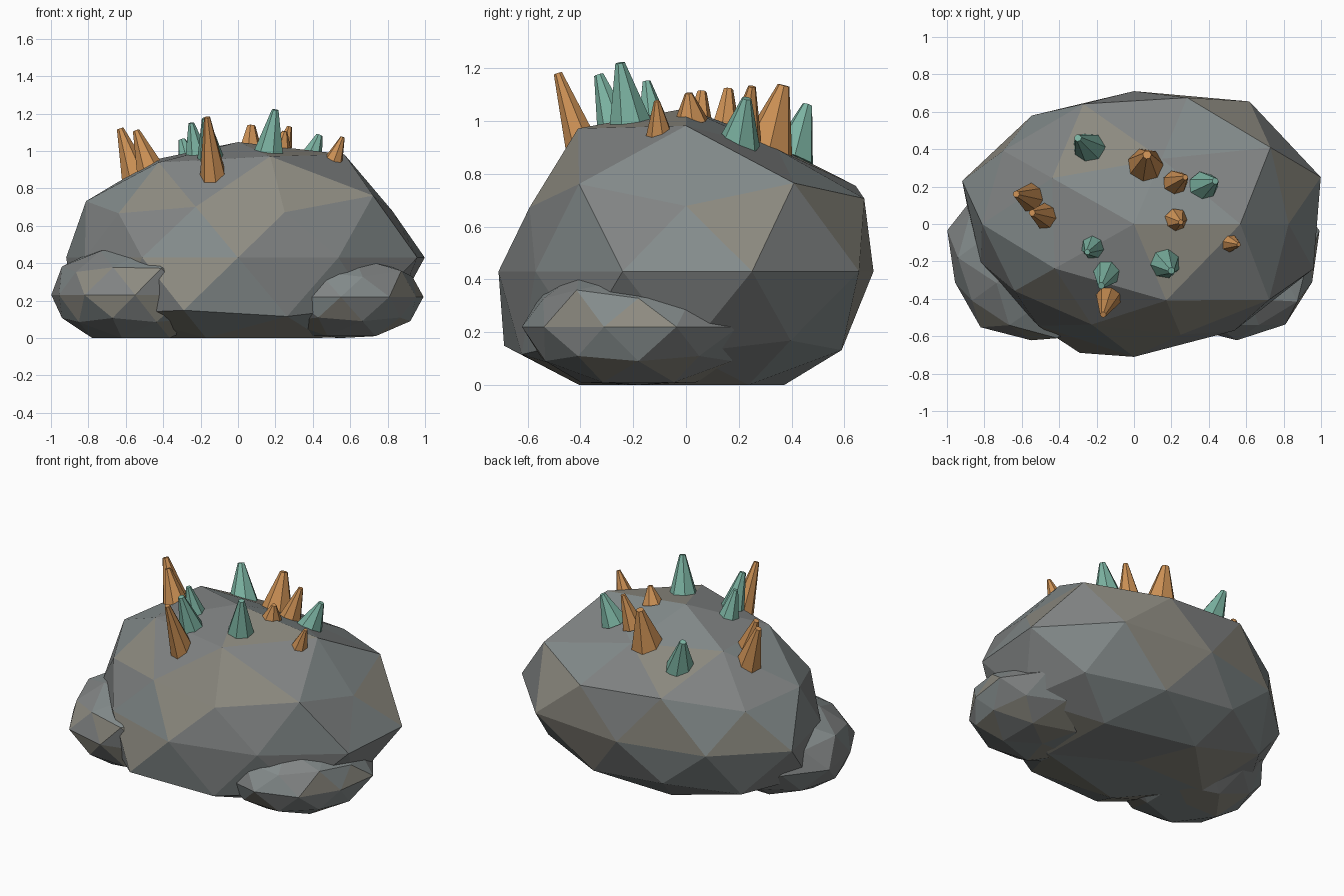
import bpy, bmesh, math, random
from mathutils import Vector

random.seed(4)


def material(name, rgb):
    m = bpy.data.materials.new(name)
    m.diffuse_color = (*rgb, 1)
    return m


STONES = [material("stone_cool", (0.23, 0.26, 0.26)),
          material("stone_mid", (0.22, 0.23, 0.23)),
          material("stone_warm", (0.27, 0.26, 0.22))]
ORANGE = material("orange_crystal", (0.60, 0.28, 0.09))
GREEN = material("green_crystal", (0.20, 0.45, 0.36))


def finish(bm, name, mats):
    me = bpy.data.meshes.new(name)
    bm.to_mesh(me)
    bm.free()
    for m in mats:
        me.materials.append(m)
    ob = bpy.data.objects.new(name, me)
    bpy.context.collection.objects.link(ob)
    return ob


def boulder(name, centre, scale, bulge):
    """Low-poly rock: each vertex pushed in or out, underside flattened on the ground."""
    bm = bmesh.new()
    bmesh.ops.create_icosphere(bm, subdivisions=2, radius=1)
    order = sorted(bm.verts, key=lambda v: (
        -round(v.co.z, 2), round(math.degrees(math.atan2(v.co.y, v.co.x))) % 360))
    for v, f in zip(order, bulge):
        v.co = Vector(c + p * s * f for c, p, s in zip(centre, v.co, scale))
        v.co.z = max(v.co.z, 0)
    for f in bm.faces:
        f.material_index = random.randrange(3)
    return finish(bm, name, STONES)


# Main body, bulges listed ring by ring from the top down
boulder("main_boulder", (0, 0, 0.43), (1.05, 0.81, 0.63), [
    0.98,
    1.03, 0.86, 0.98, 0.95, 1.01,
    1.01, 0.98, 0.91, 0.82, 1.00,
    0.88, 0.98, 0.92, 0.84, 0.86,
    1.00, 1.00, 0.877, 0.885, 0.92, 0.82, 0.83, 0.877, 0.87, 0.96,
    0.93, 0.87, 0.93, 1.00, 0.93,
    0.93, 0.90, 0.90, 0.90, 0.95,
    0.95, 0.92, 0.95, 1.00, 1.00, 1.0])

# Two smaller rocks at the front corners
boulder("left_boulder", (-0.55, -0.18, 0.23), (0.46, 0.46, 0.29), [
    1.0,
    1.0, 1.0, 1.0, 0.95, 1.0,
    1.0, 1.0, 1.0, 0.97, 1.0,
    1.0, 1.0, 0.98, 0.95, 1.1,
    1.0, 1.0, 1.0, 1.0, 1.025, 0.93, 1.0, 0.96, 1.0, 1.0] + [0.95] * 16)
boulder("right_boulder", (0.55, -0.18, 0.22), (0.46, 0.46, 0.26), [
    0.9,
    0.85, 0.9, 0.9, 0.9, 0.96,
    0.9, 1.0, 1.0, 0.97, 1.02,
    0.93, 1.0, 1.0, 1.0, 0.92,
    1.01, 1.02, 1.0, 1.0, 1.0, 1.0, 1.0, 0.96, 0.96, 0.92] + [0.95] * 16)


def crystal(name, mat, base, tip, radius):
    """Seven-sided tapered spike running from base to tip."""
    base, tip = Vector(base), Vector(tip)
    axis = tip - base
    bm = bmesh.new()
    bmesh.ops.create_cone(bm, cap_ends=True, segments=7, radius1=radius,
                          radius2=radius * 0.22, depth=axis.length)
    ob = finish(bm, name, [mat])
    ob.location = (base + tip) / 2
    ob.rotation_mode = 'QUATERNION'
    ob.rotation_quaternion = axis.to_track_quat('Z', 'Y')


# Spikes scattered over the back: base, tip, radius
SPIKES = [
    (GREEN, (-0.24, 0.40, 0.85), (-0.30, 0.46, 1.06), 0.090),
    (GREEN, (0.37, 0.20, 0.91), (0.435, 0.23, 1.085), 0.082),
    (GREEN, (0.165, -0.21, 0.98), (0.20, -0.25, 1.22), 0.085),
    (GREEN, (-0.215, -0.12, 0.95), (-0.25, -0.15, 1.15), 0.072),
    (GREEN, (-0.14, -0.25, 0.91), (-0.175, -0.33, 1.175), 0.085),
    (ORANGE, (0.06, 0.305, 0.88), (0.07, 0.37, 1.135), 0.105),
    (ORANGE, (0.22, 0.22, 0.93), (0.275, 0.25, 1.13), 0.068),
    (ORANGE, (0.225, 0.02, 1.00), (0.25, 0.01, 1.105), 0.065),
    (ORANGE, (0.51, -0.10, 0.945), (0.56, -0.11, 1.075), 0.052),
    (ORANGE, (-0.13, -0.375, 0.85), (-0.165, -0.485, 1.18), 0.075),
    (ORANGE, (-0.54, 0.14, 0.85), (-0.63, 0.16, 1.12), 0.085),
    (ORANGE, (-0.46, 0.04, 0.875), (-0.545, 0.06, 1.11), 0.083),
]
for i, (mat, base, tip, r) in enumerate(SPIKES, 1):
    crystal(f"{mat.name}_{i}", mat, base, tip, r)
